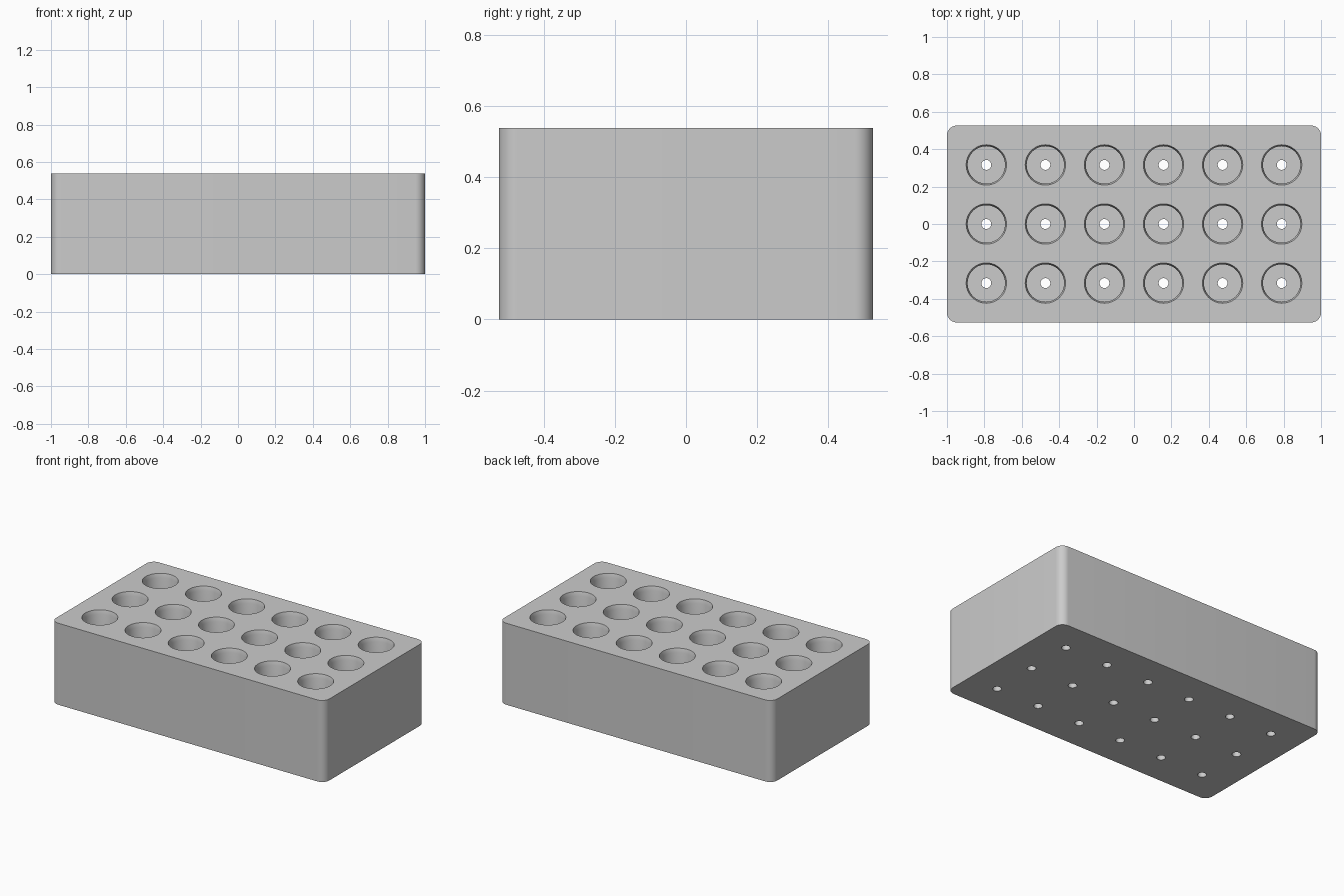
import bpy, bmesh, math
from mathutils import Matrix

old = bpy.data.objects.get("Cube")
if old:
    bpy.data.objects.remove(old, do_unlink=True)

MM = 2 / 76                      # design unit: the block is 76 long
LENGTH, WIDTH, HEIGHT = 76 * MM, 40 * MM, 0.539
CORNER, PITCH, FLOOR = 2 * MM, 12 * MM, 2 * MM
COLS, ROWS = 6, 3

grey = bpy.data.materials.new("plain grey")
grey.use_nodes = True
colour = (0.6, 0.6, 0.6, 1)
grey.diffuse_color = colour
grey.node_tree.nodes["Principled BSDF"].inputs["Base Color"].default_value = colour


def make_object(name, bm):
    bmesh.ops.recalc_face_normals(bm, faces=bm.faces)
    mesh = bpy.data.meshes.new(name)
    bm.to_mesh(mesh)
    bm.free()
    mesh.materials.append(grey)
    obj = bpy.data.objects.new(name, mesh)
    bpy.context.collection.objects.link(obj)
    return obj


def add_revolved(bm, profile, x, y, sides):
    """Closed solid of revolution about a vertical axis at x, y."""
    rings = []
    for r, z in profile:
        angles = [math.tau * i / sides for i in range(sides)]
        rings.append([bm.verts.new((x + r * math.cos(a), y + r * math.sin(a), z)) for a in angles])
    for low, high in zip(rings, rings[1:]):
        for i in range(sides):
            j = (i + 1) % sides
            bm.faces.new((low[i], low[j], high[j], high[i]))
    bm.faces.new(rings[0][::-1])
    bm.faces.new(rings[-1])


# Block with rounded upright corners
bm = bmesh.new()
size = Matrix.Diagonal((LENGTH, WIDTH, HEIGHT, 1))
bmesh.ops.create_cube(bm, size=1, matrix=Matrix.Translation((0, 0, HEIGHT / 2)) @ size)
upright = [e for e in bm.edges if abs(e.verts[0].co.z - e.verts[1].co.z) > 0.1]
bmesh.ops.bevel(bm, geom=upright, offset=CORNER, segments=10, profile=0.5, affect='EDGES')
rack = make_object("rack_block", bm)

# Sockets: drain hole, flat floor, straight bore, steep lead-in at the rim
bore, rim, drain, lead = 0.1, 0.108, 0.0263, 0.027
slope = (rim - bore) / lead
over = 0.02
profile = [(drain, -over), (drain, FLOOR), (bore, FLOOR), (bore, HEIGHT - lead),
           (rim, HEIGHT), (rim + slope * over, HEIGHT + over)]
bm = bmesh.new()
for c in range(COLS):
    for r in range(ROWS):
        add_revolved(bm, profile, (c - (COLS - 1) / 2) * PITCH, (r - (ROWS - 1) / 2) * PITCH, 48)
cutter = make_object("socket_cutter", bm)
cutter.hide_render = True

cut = rack.modifiers.new("sockets", 'BOOLEAN')
cut.operation = 'DIFFERENCE'
cut.solver = 'EXACT'
cut.object = cutter

# Apply the cut and drop the helper
bpy.context.view_layer.objects.active = rack
rack.select_set(True)
cutter.select_set(False)
bpy.ops.object.modifier_apply(modifier=cut.name)
bpy.data.objects.remove(cutter, do_unlink=True)
bpy.ops.object.shade_smooth_by_angle(angle=math.radians(30))
